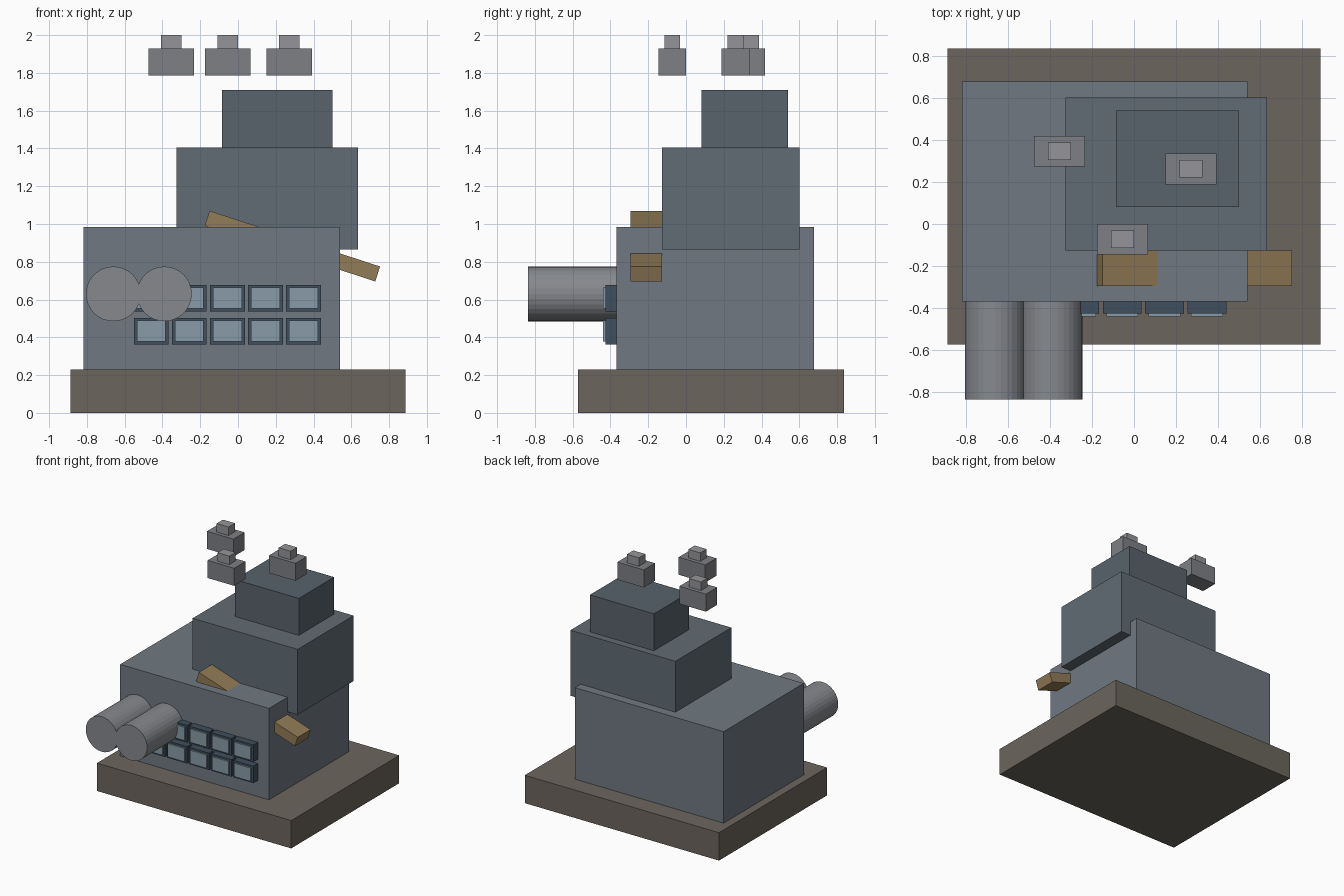
import bpy, math

if "Cube" in bpy.data.objects:
    bpy.data.objects.remove(bpy.data.objects["Cube"])

def material(name, rgb):
    m = bpy.data.materials.new(name)
    m.diffuse_color = (*rgb, 1)
    m.use_nodes = True
    m.node_tree.nodes["Principled BSDF"].inputs["Base Color"].default_value = m.diffuse_color
    return m

STONE = material("base_brown", (0.15, 0.13, 0.11))
WALL = material("wall_blue_grey", (0.16, 0.19, 0.22))
TIER = material("tier_blue_grey", (0.12, 0.15, 0.175))
ROOF = material("top_blue_grey", (0.10, 0.125, 0.15))
FRAME = material("frame_dark", (0.05, 0.08, 0.11))
GLASS = material("glass_blue", (0.25, 0.33, 0.39))
WOOD = material("wood", (0.29, 0.20, 0.095))
METAL = material("metal", (0.24, 0.25, 0.27))
STACK = material("stack_grey", (0.21, 0.215, 0.23))
CAP = material("cap_grey", (0.30, 0.30, 0.32))

def finish(name, mat):
    o = bpy.context.object
    o.name = name
    o.data.materials.append(mat)
    return o

def box(name, xs, ys, zs, mat, tilt=0):
    """Box from its ranges, optionally turned about its own y axis."""
    c = [(a + b) / 2 for a, b in (xs, ys, zs)]
    bpy.ops.mesh.primitive_cube_add(size=1, location=c, rotation=(0, tilt, 0))
    o = finish(name, mat)
    o.scale = [b - a for a, b in (xs, ys, zs)]
    return o

def around(c, size):
    return (c - size / 2, c + size / 2)

# Base slab and stacked tiers
box("base_slab", (-0.887, 0.887), (-0.573, 0.836), (0, 0.23), STONE)
box("main_block", (-0.818, 0.541), (-0.368, 0.677), (0.23, 0.985), WALL)
box("middle_tier", (-0.325, 0.634), (-0.127, 0.602), (0.865, 1.405), TIER)
box("top_tier", (-0.086, 0.499), (0.081, 0.541), (1.405, 1.71), ROOF)

# Floating two-step stacks
for i, (x, y) in enumerate([(-0.354, 0.346), (-0.054, -0.073), (0.272, 0.262)], 1):
    box(f"stack_{i}", around(x, 0.242), around(y, 0.146), (1.785, 1.93), STACK)
    box(f"stack_cap_{i}", around(x, 0.109), around(y, 0.083), (1.93, 2.0), CAP)

# Slanted beam running through the main block
box("beam", around(0.288, 0.95), (-0.295, -0.127), around(0.883, 0.083),
    WOOD, math.radians(18.1))

# Twin tanks sticking out of the front wall
for i, x in enumerate((-0.66, -0.39), 1):
    bpy.ops.mesh.primitive_cylinder_add(vertices=32, radius=0.145, depth=0.476,
                                        location=(x, -0.598, 0.63),
                                        rotation=(math.pi / 2, 0, 0))
    finish(f"tank_{i}", METAL)

# Window grid on the front wall
for row, z in enumerate((0.433, 0.608), 1):
    for col in range(5):
        x = -0.459 + col * 0.2015
        tag = f"{row}_{col + 1}"
        box("window_frame_" + tag, around(x, 0.184), (-0.427, -0.36), around(z, 0.14), FRAME)
        box("window_pane_" + tag, around(x, 0.152), (-0.440, -0.38), around(z, 0.11), GLASS)
